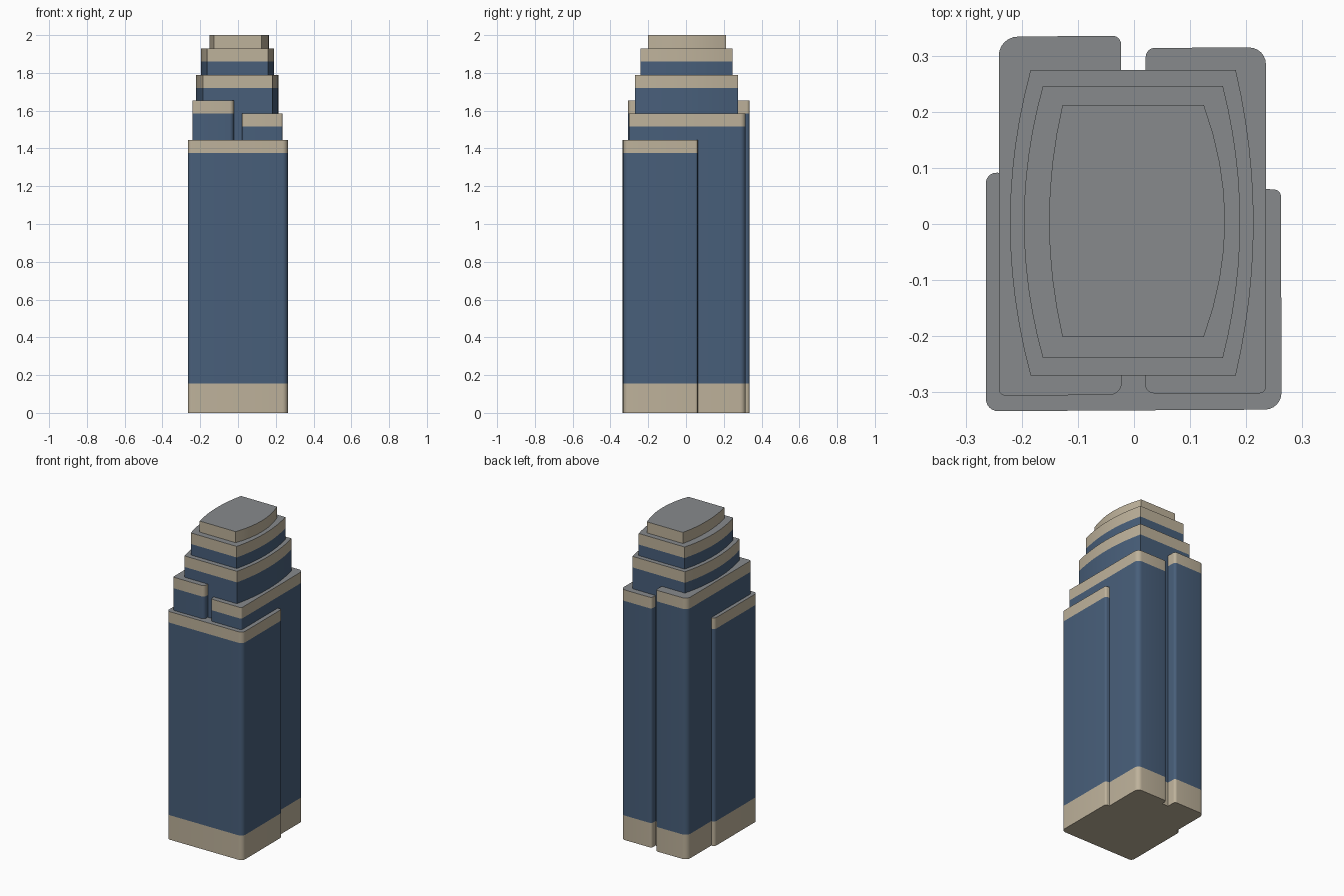
import bpy, bmesh, math
from mathutils import Vector

if "Cube" in bpy.data.objects:
    bpy.data.objects.remove(bpy.data.objects["Cube"])


def material(name, rgb):
    m = bpy.data.materials.new(name)
    m.diffuse_color = (*rgb, 1)
    m.use_nodes = True
    m.node_tree.nodes["Principled BSDF"].inputs["Base Color"].default_value = m.diffuse_color
    return m


STONE = material("tan_stone", (0.515, 0.445, 0.328))
GLASS = material("blue_glass", (0.065, 0.114, 0.195))
ROOF = material("grey_roof", (0.242, 0.254, 0.262))


def rounded(corners, steps=6):
    """Outline from (x, y, radius) corners, counter-clockwise."""
    pts = []
    n = len(corners)
    for i, (x, y, r) in enumerate(corners):
        p = Vector((x, y))
        a = (Vector(corners[i - 1][:2]) - p).normalized() * r
        b = (Vector(corners[(i + 1) % n][:2]) - p).normalized() * r
        for k in range(steps + 1):
            t = math.radians(90 * k / steps)
            pts.append(p + a * (1 - math.sin(t)) + b * (1 - math.cos(t)))
    return pts


def barrel(y0, y1, left, right, bulge_left, bulge_right, steps):
    """Outline with flat front and back and bowed sides."""
    def side(x, bulge, ys, ye):
        return [Vector((x + (bulge - x) * (1 - (2 * k / steps - 1) ** 2),
                        ys + (ye - ys) * k / steps)) for k in range(steps + 1)]
    return side(right, bulge_right, y0, y1) + side(left, bulge_left, y1, y0)


def tower(name, outline, levels, bands):
    """Prism through the levels, one wall material per band, roof on top."""
    bm = bmesh.new()
    rings = [[bm.verts.new((p.x, p.y, z)) for p in outline] for z in levels]
    n = len(outline)
    for lower, upper, band in zip(rings, rings[1:], bands):
        for i in range(n):
            j = (i + 1) % n
            f = bm.faces.new((lower[i], lower[j], upper[j], upper[i]))
            f.material_index = band
    bm.faces.new(rings[0][::-1]).material_index = 0
    bm.faces.new(rings[-1]).material_index = 2
    mesh = bpy.data.meshes.new(name)
    bm.to_mesh(mesh)
    bm.free()
    for m in (STONE, GLASS, ROOF):
        mesh.materials.append(m)
    ob = bpy.data.objects.new(name, mesh)
    bpy.context.collection.objects.link(ob)
    bpy.context.view_layer.objects.active = ob
    ob.select_set(True)
    bpy.ops.object.shade_smooth_by_angle(angle=math.radians(30))
    ob.select_set(False)


BASE, CAP = 0.155, 0.07   # stone plinth height and parapet height


def full_tower(name, outline, top):
    tower(name, outline, (0, BASE, top - CAP, top), (0, 1, 0))


# Broad front block
full_tower("front_block", rounded([
    (-0.265, -0.335, 0.022), (0.264, -0.332, 0.03),
    (0.263, 0.061, 0.012), (-0.265, 0.093, 0.02)]), 1.445)

# Pair of long side towers
full_tower("left_tower", rounded([
    (-0.242, -0.307, 0.012), (-0.022, -0.306, 0.022),
    (-0.023, 0.337, 0.016), (-0.242, 0.335, 0.034)]), 1.655)
full_tower("right_tower", rounded([
    (0.02, -0.303, 0.016), (0.236, -0.303, 0.012),
    (0.236, 0.316, 0.03), (0.021, 0.315, 0.016)]), 1.585)

# Bowed core and its two setbacks
full_tower("core", barrel(-0.271, 0.276, -0.185, 0.182, -0.222, 0.214, 12), 1.79)
tower("upper_setback", barrel(-0.24, 0.247, -0.163, 0.159, -0.197, 0.19, 12),
      (1.79, 1.93 - CAP, 1.93), (1, 0))
tower("crown", barrel(-0.202, 0.213, -0.128, 0.125, -0.152, 0.163, 8),
      (1.93, 2.0), (0,))
